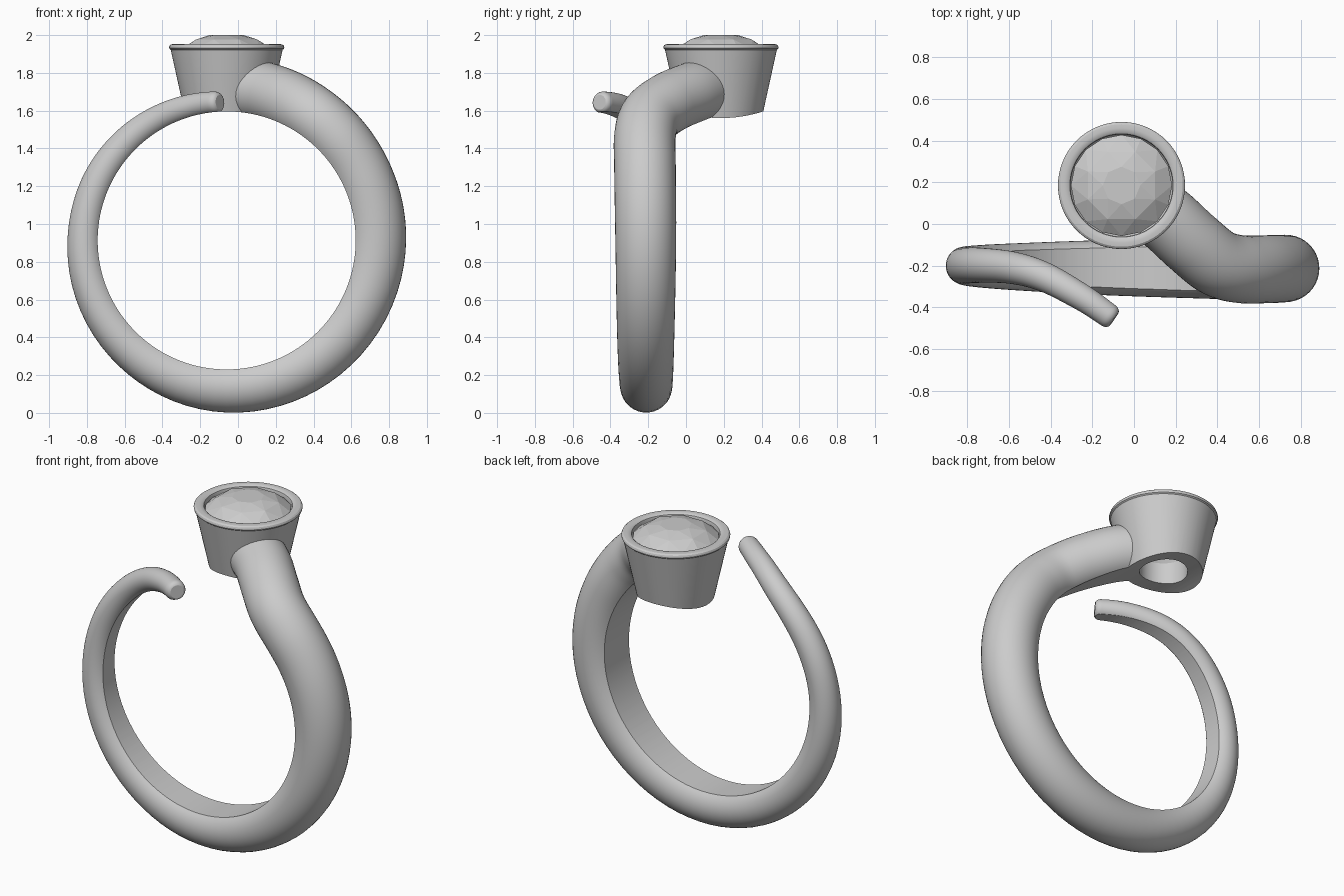
import bpy, bmesh
from math import radians, cos, sin, tau
from mathutils import Vector, Matrix

if "Cube" in bpy.data.objects:
    bpy.data.objects.remove(bpy.data.objects["Cube"])

CX, CZ, R = -0.06, 0.913, 0.683      # finger hole axis (along y) and radius
HEAD = Vector((-0.06, 0.185, 0))     # stone setting axis


def finish(name, bm, smooth=True):
    bmesh.ops.recalc_face_normals(bm, faces=bm.faces)
    me = bpy.data.meshes.new(name)
    bm.to_mesh(me)
    bm.free()
    ob = bpy.data.objects.new(name, me)
    bpy.context.collection.objects.link(ob)
    return ob


def activate(ob):
    bpy.ops.object.select_all(action='DESELECT')
    ob.select_set(True)
    bpy.context.view_layer.objects.active = ob


def skin(bm, rings, closed):
    n = len(rings[0])
    pairs = list(zip(rings, rings[1:] + rings[:1]))
    for a, b in pairs if closed else pairs[:-1]:
        for i in range(n):
            j = (i + 1) % n
            bm.faces.new((a[i], a[j], b[j], b[i]))


def catmull(p, t):
    i = min(int(t), len(p) - 2)
    f = t - i
    a, b, c, d = (Vector(p[min(max(k, 0), len(p) - 1)]) for k in range(i - 1, i + 3))
    return 0.5 * (2 * b + (c - a) * f + (2 * a - 5 * b + 4 * c - d) * f * f
                  + (3 * b - a - 3 * c + d) * f ** 3)


# Band: tapering round wire; each key is angle, y, radial thickness, width
keys = [(95, -0.438, 0.108, 0.118), (105, -0.352, 0.116, 0.128), (120, -0.255, 0.127, 0.142),
        (135, -0.21, 0.138, 0.155), (155, -0.198, 0.15, 0.168), (180, -0.2, 0.16, 0.18),
        (225, -0.205, 0.19, 0.222), (270, -0.21, 0.228, 0.27), (315, -0.213, 0.25, 0.3),
        (360, -0.213, 0.267, 0.322), (388, -0.217, 0.272, 0.326), (404, -0.217, 0.277, 0.326),
        (415, -0.185, 0.28, 0.325), (425, -0.09, 0.284, 0.325), (434, 0.018, 0.286, 0.325),
        (440, 0.078, 0.286, 0.325)]
path = []
steps = (len(keys) - 1) * 10
for k in range(steps + 1):
    ang, y, t, w = catmull([Vector(q) for q in keys], k / 10)
    a = radians(ang)
    rho = R + t - w / 2
    path.append((Vector((CX + rho * cos(a), y, CZ + rho * sin(a))), Vector((cos(a), 0, sin(a))), w / 2))

bm = bmesh.new()
rings = []


def add_ring(c, rad, tan, r, n=40):
    e = (rad - tan * rad.dot(tan)).normalized()
    b = tan.cross(e)
    rings.append([bm.verts.new(c + r * (cos(tau * i / n) * e + sin(tau * i / n) * b)) for i in range(n)])


for k, (c, rad, r) in enumerate(path):
    tan = (path[min(k + 1, steps)][0] - path[max(k - 1, 0)][0]).normalized()
    if k == 0:                       # softened tip with a small flat end
        for q in (75, 60, 45, 30, 15):
            s = radians(q)
            add_ring(c - tan * 0.035 * sin(s), rad, tan, r * (0.55 + 0.45 * cos(s)))
    add_ring(c, rad, tan, r)
skin(bm, rings, False)
bm.faces.new(rings[0])
bm.faces.new(rings[-1])
band = finish("band", bm)

# Bezel: lathed tapered cup with a rolled rim and an open bottom
profile = [(0.203, 1.5), (0.296, 1.922), (0.303, 1.928), (0.305, 1.936), (0.302, 1.945),
           (0.294, 1.951), (0.275, 1.953), (0.256, 1.95), (0.248, 1.944), (0.245, 1.935),
           (0.245, 1.89), (0.135, 1.72), (0.135, 1.5)]
bm = bmesh.new()
rings = [[bm.verts.new(HEAD + Vector((r * cos(tau * i / 72), r * sin(tau * i / 72), z)))
          for i in range(72)] for r, z in profile]
skin(bm, rings, True)
bezel = finish("bezel", bm)

# Finger hole trims the inside of the band and the underside of the bezel
bm = bmesh.new()
bmesh.ops.create_cone(bm, cap_ends=True, segments=160, radius1=R, radius2=R, depth=3,
                      matrix=Matrix.Translation((CX, 0, CZ)) @ Matrix.Rotation(radians(90), 4, 'X'))
cutter = finish("finger_hole_cutter", bm)
cutter.hide_render = True
for ob in (band, bezel):
    mod = ob.modifiers.new("finger_hole", 'BOOLEAN')
    mod.operation, mod.solver, mod.object = 'DIFFERENCE', 'EXACT', cutter
    activate(ob)
    bpy.ops.object.modifier_apply(modifier=mod.name)
    bpy.ops.object.shade_smooth_by_angle(angle=radians(28))
bpy.data.objects.remove(cutter)

# Stone: faceted brilliant cut, hull of its facet rings
bm = bmesh.new()
for n, r, z, off in ((8, 0.09, 2.0, 0), (8, 0.175, 1.977, 0.5), (16, 0.243, 1.925, 0),
                     (16, 0.243, 1.905, 0), (8, 0.11, 1.77, 0.5), (1, 0, 1.67, 0)):
    for i in range(n):
        a = tau * (i + off) / n
        bm.verts.new(HEAD + Vector((r * cos(a), r * sin(a), z)))
bmesh.ops.convex_hull(bm, input=bm.verts)
finish("stone", bm)
